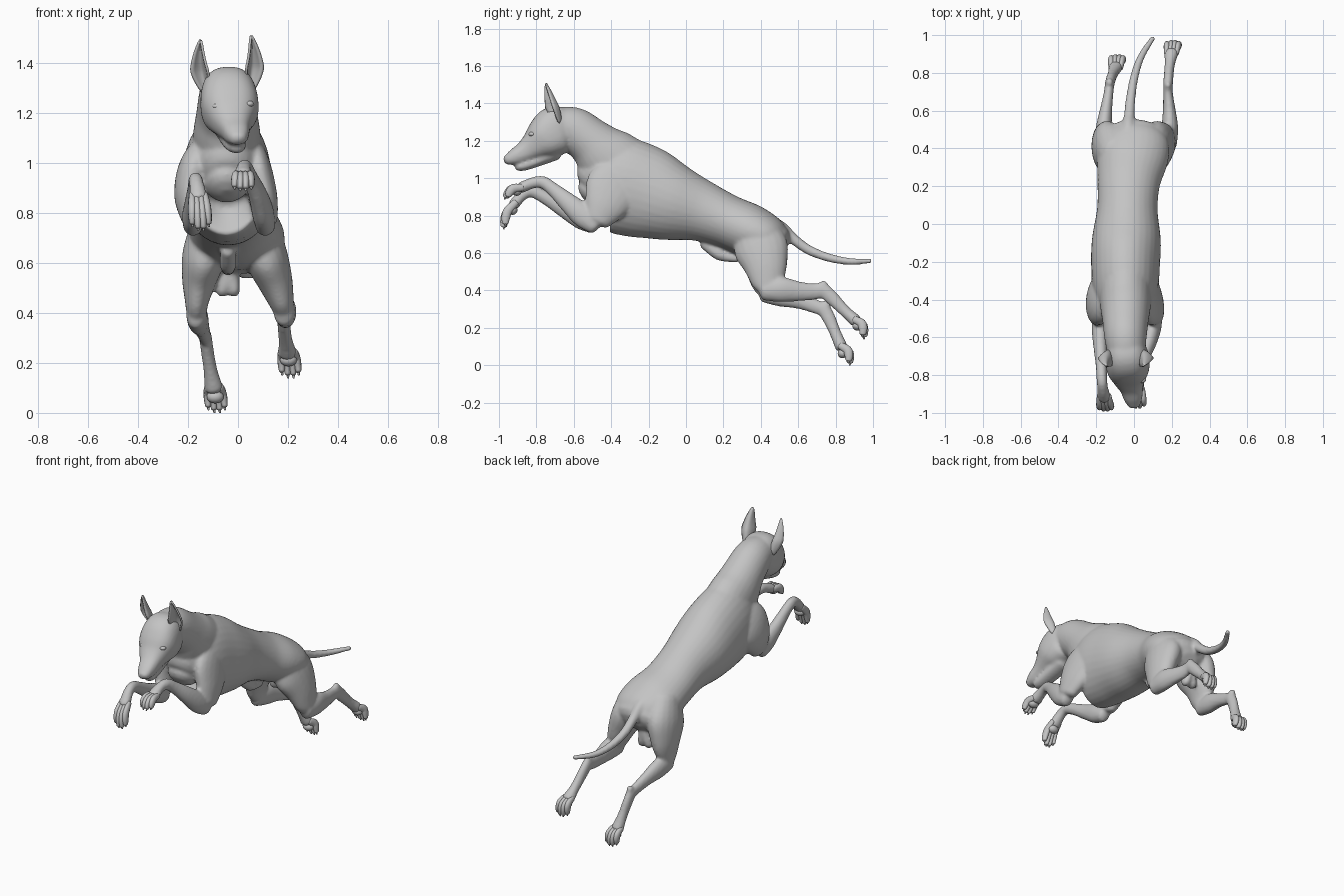
import bpy, bmesh, math
from mathutils import Vector

coat = bpy.data.materials.new("grey_coat")
coat.diffuse_color = (0.55, 0.55, 0.55, 1)


def finish(bm, name):
    bmesh.ops.recalc_face_normals(bm, faces=bm.faces)
    me = bpy.data.meshes.new(name)
    bm.to_mesh(me)
    bm.free()
    me.materials.append(coat)
    me.shade_smooth()
    ob = bpy.data.objects.new(name, me)
    bpy.context.collection.objects.link(ob)
    return ob


def spline(st, steps):
    """Catmull-Rom through stations (x, y, z, half width, half depth)."""
    n, out = len(st), []
    for i in range(n - 1):
        a, b, c, d = st[max(i - 1, 0)], st[i], st[i + 1], st[min(i + 2, n - 1)]
        for k in range(steps):
            t = k / steps
            out.append([0.5 * (2 * q + (r - p) * t + (2 * p - 5 * q + 4 * r - s) * t * t
                               + (3 * q - p - 3 * r + s) * t ** 3) for p, q, r, s in zip(a, b, c, d)])
    return out + [list(st[-1])]


def loft(bm, st, steps=5, sides=20, power=1.0):
    """Elliptical tube with domed ends; a power under 1 makes it boxier."""
    pts = spline(st, steps)
    cen = [Vector(p[:3]) for p in pts]
    rings = []

    def bend(v):
        return math.copysign(abs(v) ** power, v)

    def ring(c, side, up, rx, rn):
        rings.append([bm.verts.new(c + side * rx * bend(math.cos(a)) + up * rn * bend(math.sin(a)))
                      for a in (2 * math.pi * k / sides for k in range(sides))])

    last = len(pts) - 1
    for i, p in enumerate(pts):
        t = (cen[min(i + 1, last)] - cen[max(i - 1, 0)]).normalized()
        side = (Vector((1, 0, 0)) - t * t.x).normalized()
        up = side.cross(t)
        dome = min(p[3], p[4]) * 0.7
        caps = [0.3, 0.7, 0.92]
        if i == 0:
            for f in caps:
                ring(cen[i] - t * dome * math.sqrt(1 - f * f), side, up, p[3] * f, p[4] * f)
        ring(cen[i], side, up, p[3], p[4])
        if i == last:
            for f in reversed(caps):
                ring(cen[i] + t * dome * math.sqrt(1 - f * f), side, up, p[3] * f, p[4] * f)
    for r, s in zip(rings, rings[1:]):
        for k in range(sides):
            bm.faces.new((r[k], r[(k + 1) % sides], s[(k + 1) % sides], s[k]))
    bm.faces.new(rings[0])
    bm.faces.new(rings[-1])


def ball(bm, loc, r):
    res = bmesh.ops.create_uvsphere(bm, u_segments=16, v_segments=10, radius=1)
    for v in res["verts"]:
        v.co = Vector([c * s + l for c, s, l in zip(v.co, r, loc)])


body = bmesh.new()

# Torso
loft(body, [(-.045, -.49, .92, .09, .10), (-.045, -.45, .96, .135, .19), (-.045, -.37, .965, .17, .255),
            (-.045, -.22, .925, .182, .25), (-.04, -.08, .875, .182, .213), (-.035, .08, .825, .16, .165),
            (-.028, .22, .77, .166, .143), (-.01, .34, .72, .188, .143), (.003, .42, .685, .185, .128),
            (.006, .465, .655, .16, .11)], sides=32)
# Neck
loft(body, [(-.045, -.28, 1.01, .14, .18), (-.045, -.42, 1.11, .135, .17), (-.045, -.51, 1.195, .122, .13),
            (-.045, -.60, 1.26, .112, .12), (-.04, -.68, 1.285, .10, .10)], sides=28)
# Skull and muzzle
loft(body, [(-.045, -.62, 1.275, .09, .10), (-.038, -.69, 1.257, .112, .132), (-.031, -.76, 1.21, .114, .114),
            (-.023, -.82, 1.168, .087, .077), (-.013, -.87, 1.137, .062, .056), (-.005, -.92, 1.113, .05, .043),
            (0, -.955, 1.098, .036, .028)], sides=28, power=.82)
# Lower jaw
loft(body, [(-.035, -.70, 1.135, .06, .04), (-.02, -.80, 1.09, .052, .03), (-.008, -.87, 1.067, .042, .028),
            (-.003, -.90, 1.058, .03, .02)])
# Nose
ball(body, (0, -.957, 1.104), (.028, .022, .018))

# Left foreleg: shoulder with upper arm, then forearm with wrist
loft(body, [(.04, -.30, 1.06, .05, .09), (.075, -.38, .96, .06, .15), (.10, -.43, .86, .058, .12),
            (.115, -.47, .78, .045, .075)])
loft(body, [(.11, -.49, .747, .04, .048), (.10, -.55, .80, .044, .064), (.08, -.63, .87, .038, .052),
            (.05, -.71, .94, .03, .037), (.03, -.765, .978, .03, .034), (.022, -.82, .975, .03, .03),
            (.02, -.88, .95, .038, .03)])
# Right foreleg
loft(body, [(-.12, -.30, 1.06, .05, .09), (-.165, -.38, .96, .075, .15), (-.192, -.43, .87, .064, .12),
            (-.185, -.47, .785, .045, .075)])
loft(body, [(-.18, -.495, .75, .04, .048), (-.18, -.56, .787, .044, .06), (-.178, -.65, .835, .037, .047),
            (-.173, -.75, .895, .03, .036), (-.17, -.825, .93, .028, .033), (-.165, -.875, .91, .03, .03),
            (-.158, -.92, .86, .037, .03)])
# Left hind leg: thigh, shank, hock and foot
loft(body, [(.07, .36, .74, .09, .11), (.11, .40, .63, .088, .145), (.147, .425, .53, .072, .118),
            (.175, .435, .44, .05, .085), (.185, .44, .40, .04, .055)])
loft(body, [(.185, .42, .40, .042, .055), (.19, .51, .405, .044, .067), (.186, .61, .395, .033, .052),
            (.18, .69, .395, .026, .044), (.18, .735, .405, .025, .042)])
loft(body, [(.18, .735, .405, .026, .038), (.183, .78, .36, .026, .038), (.19, .85, .29, .028, .031),
            (.198, .905, .24, .038, .034)])
# Right hind leg
loft(body, [(-.10, .36, .74, .09, .11), (-.135, .40, .63, .088, .145), (-.155, .425, .53, .07, .118),
            (-.165, .43, .44, .047, .085), (-.165, .44, .39, .04, .055)])
loft(body, [(-.167, .42, .39, .04, .055), (-.16, .51, .375, .042, .062), (-.147, .61, .345, .032, .045),
            (-.135, .69, .315, .026, .038), (-.13, .735, .30, .025, .038)])
loft(body, [(-.13, .735, .305, .026, .038), (-.123, .765, .25, .026, .036), (-.11, .80, .17, .028, .031),
            (-.097, .83, .10, .038, .034)])
# Heels
ball(body, (.18, .735, .428), (.02, .024, .026))
ball(body, (-.13, .75, .325), (.02, .024, .026))
# Tail
loft(body, [(-.03, .44, .765, .045, .045), (-.03, .515, .73, .034, .035), (-.025, .575, .675, .029, .029),
            (-.018, .66, .615, .026, .026), (0, .77, .574, .023, .023), (.035, .88, .555, .02, .019),
            (.10, .985, .558, .014, .014)], sides=14)
# Belly and groin
loft(body, [(-.04, .10, .65, .03, .03), (-.04, .17, .60, .034, .035), (-.04, .21, .582, .03, .028),
            (-.04, .275, .57, .024, .022)])
for x in (-.06, -.018):
    loft(body, [(-.035, .46, .57, .04, .04), (x, .46, .50, .027, .035), (x, .46, .482, .025, .028)])

# Fuse the body into one smooth skin
skin = finish(body, "body")
rm = skin.modifiers.new("fuse", "REMESH")
rm.mode = "VOXEL"
rm.voxel_size = 0.009
rm.use_smooth_shade = True
sm = skin.modifiers.new("soften", "SMOOTH")
sm.factor = 0.5
sm.iterations = 7


# Paws: four knuckled toes with claws, and a pad beneath
def paw(name, root, tip, bulge, pad):
    bm = bmesh.new()
    root, tip, bulge, pad = map(Vector, (root, tip, bulge, pad))
    d = tip - root
    for k in (-1.5, -.5, .5, 1.5):
        reach = 1 if abs(k) < 1 else .87
        st = []
        for f, r in ((0, .016), (.45, .021), (.78, .02), (1, .015)):
            p = root + d * f * reach + bulge * math.sin(math.pi * f) + Vector((k * (.017 + .005 * f), 0, 0))
            st.append((*p, r * .8, r * 1.15))
        loft(bm, st, 3, 12)
        end = Vector(st[-1][:3])
        c = end + d.normalized() * .014 - bulge * .4
        loft(bm, [(*end, .007, .008), (*c, .004, .004)], 2, 8)
    ball(bm, pad, (.034, .027, .026))
    finish(bm, name)


paw("left_front_paw", (.02, -.875, .95), (.02, -.962, .902), (0, -.012, .015), (.02, -.905, .932))
paw("right_front_paw", (-.158, -.91, .87), (-.149, -.974, .745), (0, -.016, .008), (-.153, -.928, .83))
paw("left_hind_paw", (.198, .90, .245), (.21, .952, .158), (0, .018, .014), (.202, .916, .212))
paw("right_hind_paw", (-.097, .825, .105), (-.085, .876, .018), (0, .018, .011), (-.091, .838, .064))


# Ears: tall pointed cups opening forward and outward, narrowing into the skull
def ear(name, base, tip, out):
    bm = bmesh.new()
    base, tip = Vector(base), Vector(tip)
    side = Vector((.85, .5 * out, 0)).normalized()
    fwd = Vector((.3 * out, -.95, 0))
    rows, cols, grid = 16, 10, []
    for i in range(rows + 1):
        v = i / rows
        w = .057 * (1 - v) ** .8 * min(1, .3 + 1.7 * v) + .002
        c = base.lerp(tip, v) + Vector((out * .012 * math.sin(math.pi * v), 0, 0))
        grid.append([bm.verts.new(c + side * w * u + fwd * w * 1.3 * (u * u - .5))
                     for u in (2 * j / cols - 1 for j in range(cols + 1))])
    for r, s in zip(grid, grid[1:]):
        for j in range(cols):
            bm.faces.new((r[j], r[j + 1], s[j + 1], s[j]))
    ob = finish(bm, name)
    so = ob.modifiers.new("thickness", "SOLIDIFY")
    so.thickness = .01
    so.offset = 0


ear("right_ear", (-.125, -.68, 1.285), (-.15, -.75, 1.49), -1)
ear("left_ear", (.045, -.68, 1.295), (.053, -.75, 1.507), 1)

# Eyes
for name, x, y, z in (("right_eye", -.084, -.836, 1.226), ("left_eye", .043, -.822, 1.236)):
    bm = bmesh.new()
    ball(bm, (x, y, z), (.021, .02, .013))
    finish(bm, name)
